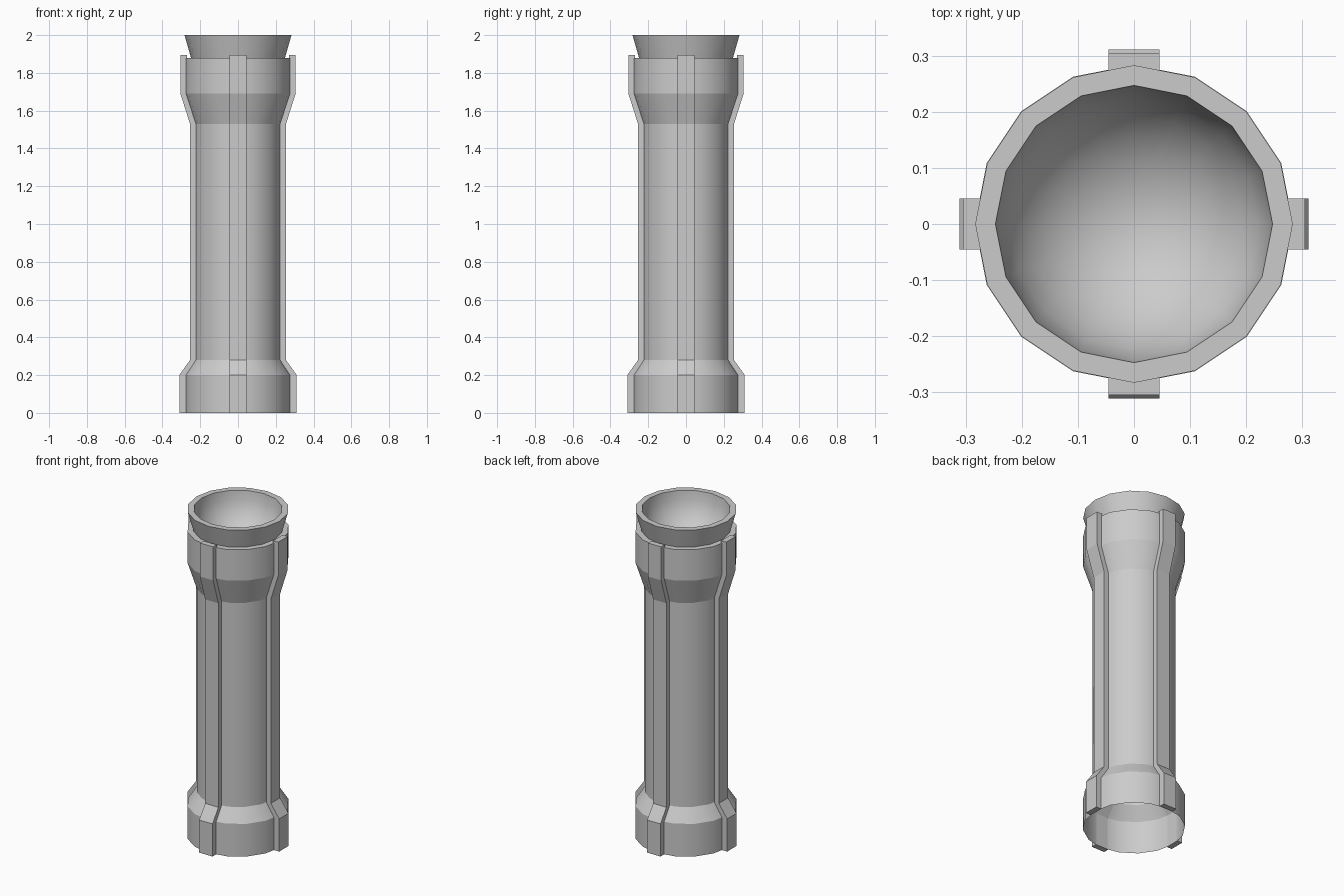
import bpy, bmesh, math

if "Cube" in bpy.data.objects:
    bpy.data.objects.remove(bpy.data.objects["Cube"])

SIDES = 16


def finish(name, bm):
    mesh = bpy.data.meshes.new(name)
    bm.to_mesh(mesh)
    bm.free()
    obj = bpy.data.objects.new(name, mesh)
    bpy.context.collection.objects.link(obj)
    return obj


def lathe(name, profile, sharp_rings):
    """Spin (radius, z) points around z; listed rings keep a hard crease."""
    bm = bmesh.new()
    rings = []
    for r, z in profile:
        if r < 1e-5:
            rings.append([bm.verts.new((0, 0, z))] * SIDES)
        else:
            rings.append([bm.verts.new((r * math.cos(a), r * math.sin(a), z))
                          for a in (2 * math.pi * i / SIDES for i in range(SIDES))])
    for low, high in zip(rings, rings[1:]):
        for i in range(SIDES):
            j = (i + 1) % SIDES
            quad = list(dict.fromkeys((low[i], low[j], high[j], high[i])))
            bm.faces.new(quad).smooth = True
    for k in sharp_rings:
        for i in range(SIDES):
            edge = bm.edges.get((rings[k][i], rings[k][(i + 1) % SIDES]))
            edge.smooth = False
    return finish(name, bm)


# Hollow barrel, open at the bottom, with lower and upper collars
lathe("barrel", [(0.284, 0), (0.284, 0.2), (0.232, 0.28), (0.232, 1.53),
                 (0.284, 1.69), (0.284, 1.88), (0.245, 1.88)], range(1, 6))

# Flared mouth with a smooth round bowl inside
bowl = [(0.247 * math.cos(t), 2 - 0.25 * math.sin(t))
        for t in (math.pi / 2 * i / 7 for i in range(7))]
lathe("mouth_cup", [(0.249, 1.88), (0.283, 2.0)] + bowl + [(0, 1.75)], (1, 2))

# Four ribs following the barrel outline
outer = [(0.311, 0), (0.311, 0.2), (0.254, 0.28), (0.254, 1.53), (0.305, 1.69), (0.305, 1.895)]
inner = [(0.276, 0), (0.276, 0.2), (0.222, 0.28), (0.222, 1.53), (0.27, 1.69), (0.27, 1.895)]
HALF = 0.045
for n, side in enumerate(("right", "back", "left", "front")):
    c, s = round(math.cos(n * math.pi / 2)), round(math.sin(n * math.pi / 2))
    bm = bmesh.new()
    loops = []
    for (ro, z), (ri, _) in zip(outer, inner):
        corners = ((ro, -HALF), (ro, HALF), (ri, HALF), (ri, -HALF))
        loops.append([bm.verts.new((x * c - y * s, x * s + y * c, z)) for x, y in corners])
    for low, high in zip(loops, loops[1:]):
        for i in range(4):
            j = (i + 1) % 4
            bm.faces.new((low[i], low[j], high[j], high[i]))
    bm.faces.new(loops[0][::-1])
    bm.faces.new(loops[-1])
    finish("rib_" + side, bm)
